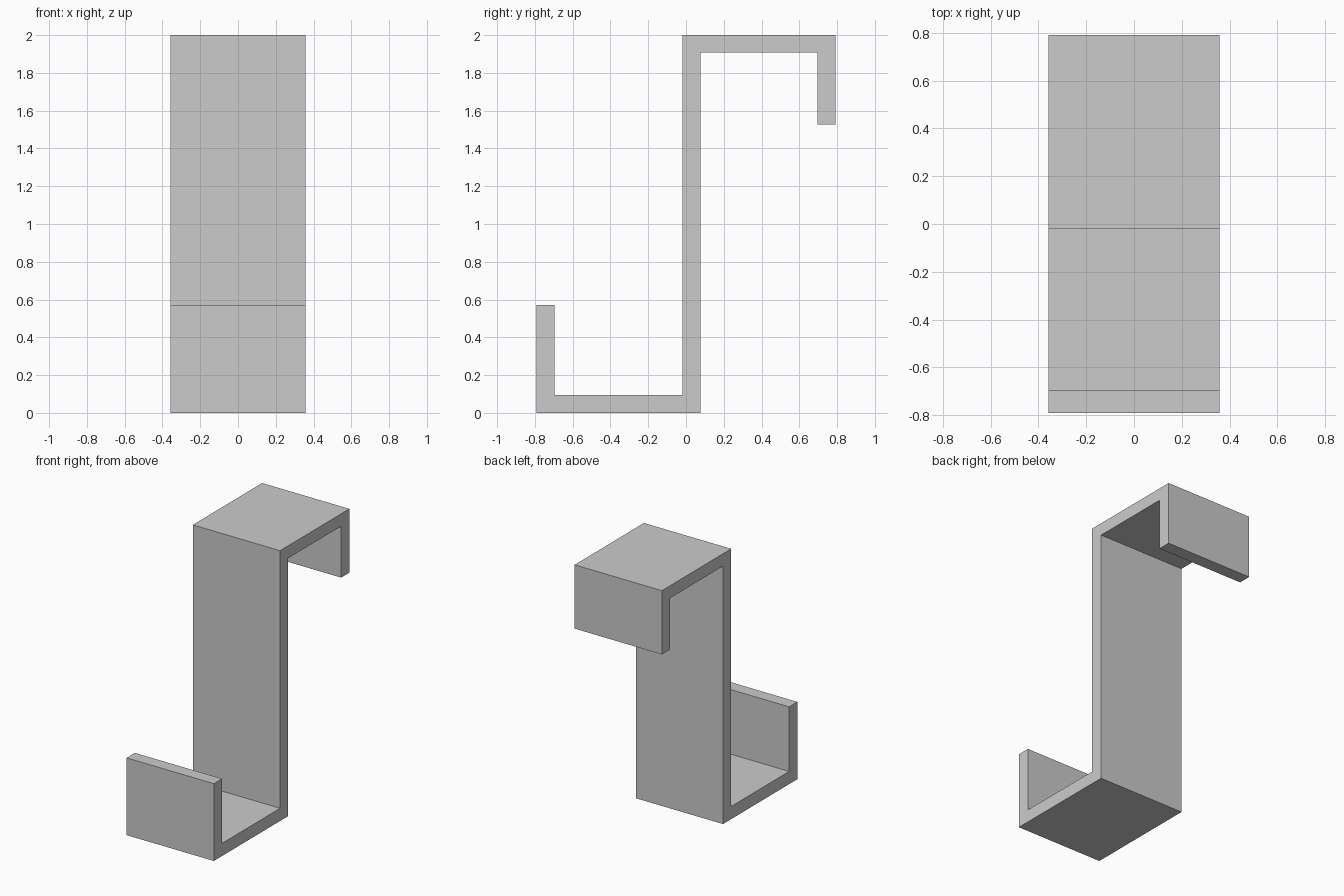
import bpy
import bmesh
from mathutils import Vector

if "Cube" in bpy.data.objects:
    bpy.data.objects.remove(bpy.data.objects["Cube"])

HALF_WIDTH = 0.357

# S-shaped side outline of the over-door hook (y, z)
profile = [
    (-0.792, 0.0), (0.077, 0.0), (0.077, 1.908), (0.696, 1.908),
    (0.696, 1.528), (0.792, 1.528), (0.792, 2.0), (-0.018, 2.0),
    (-0.018, 0.094), (-0.696, 0.094), (-0.696, 0.572), (-0.792, 0.572),
]

# Bent strip: outline extruded across the width
bm = bmesh.new()
side = bm.faces.new([bm.verts.new((-HALF_WIDTH, y, z)) for y, z in profile])
result = bmesh.ops.extrude_face_region(bm, geom=[side], use_keep_orig=True)
moved = [v for v in result["geom"] if isinstance(v, bmesh.types.BMVert)]
bmesh.ops.translate(bm, verts=moved, vec=Vector((2 * HALF_WIDTH, 0, 0)))
bmesh.ops.recalc_face_normals(bm, faces=bm.faces)

mesh = bpy.data.meshes.new("door_hook")
bm.to_mesh(mesh)
bm.free()
hook = bpy.data.objects.new("door_hook", mesh)
bpy.context.collection.objects.link(hook)
